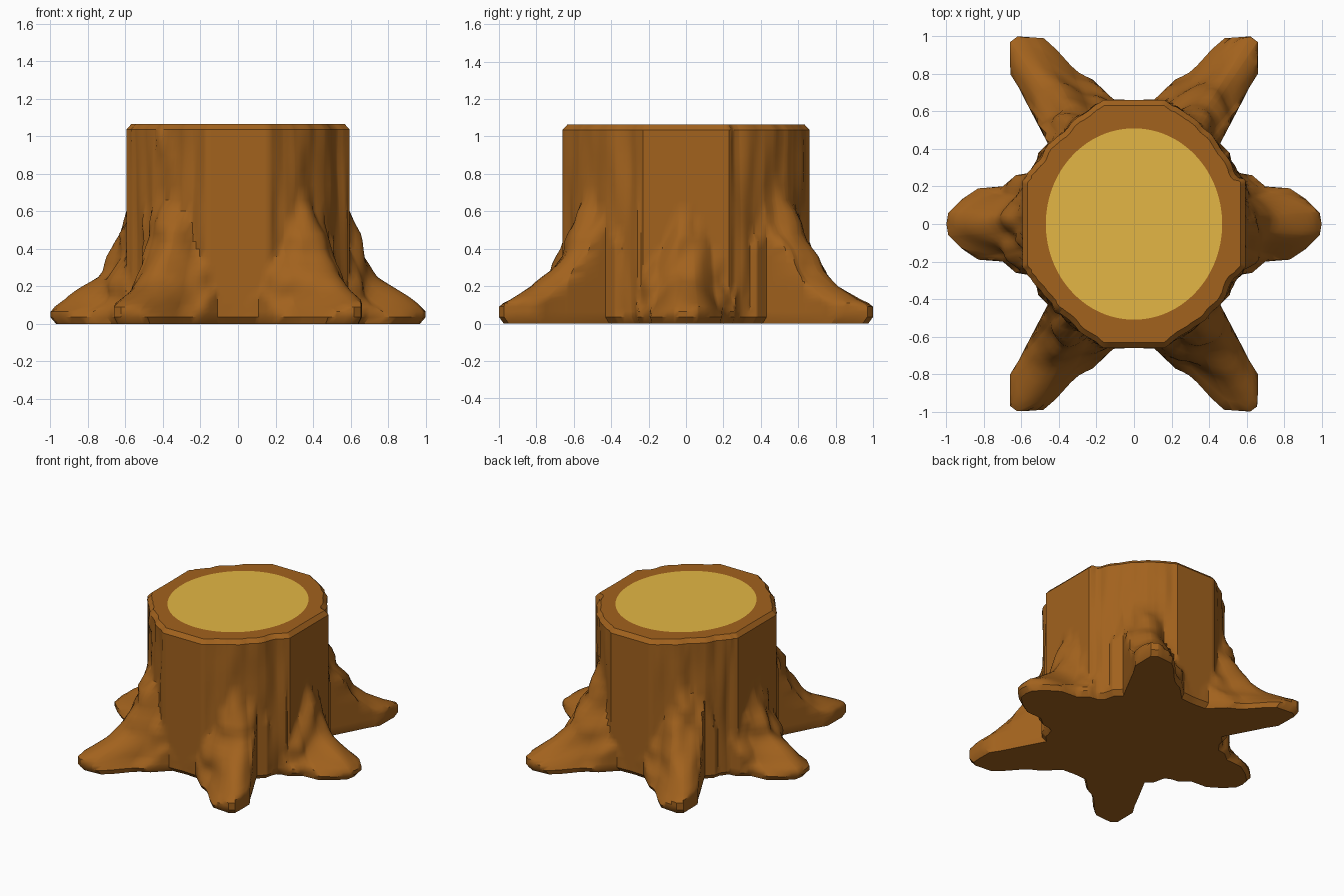
import bpy, bmesh, math
from mathutils import Vector, noise

if "Cube" in bpy.data.objects:
    bpy.data.objects.remove(bpy.data.objects["Cube"])

# Quarter outlines (x, y), running from the +x axis to the +y axis
TRUNK = [(.595, 0), (.595, .23), (.54, .29), (.49, .375), (.455, .42), (.38, .50),
         (.30, .575), (.24, .605), (.165, .66), (0, .66)]
FOOT = [(1, 0), (.99, .06), (.92, .13), (.83, .19), (.70, .20), (.63, .26), (.57, .27),
        (.53, .29), (.51, .38), (.46, .43), (.57, .64), (.61, .72), (.66, .80), (.66, .97),
        (.62, 1), (.48, .99), (.43, .97), (.11, .665), (0, .66)]
# Root ridges (height, reach) for side roots and diagonal roots
SIDE = [(0, 1.05), (.06, 1.01), (.10, .98), (.13, .93), (.20, .82), (.25, .74), (.30, .70),
        (.45, .65), (.56, .61), (.68, .5)]
DIAG = [(0, 1.28), (.10, 1.18), (.13, 1.10), (.20, .96), (.30, .84), (.42, .765),
        (.55, .71), (.75, .6)]
AXIS = math.radians(56.5)
TOP = 1.065


def material(name, rgb):
    m = bpy.data.materials.new(name)
    m.diffuse_color = (*rgb, 1)
    m.use_nodes = True
    m.node_tree.nodes["Principled BSDF"].inputs["Base Color"].default_value = m.diffuse_color
    return m


def polar(outline, a):
    """Distance from the centre to a quarter outline along angle a."""
    d = (math.cos(a), math.sin(a))
    for (x1, y1), (x2, y2) in zip(outline, outline[1:]):
        c1 = d[0] * y1 - d[1] * x1
        c2 = d[0] * y2 - d[1] * x2
        if c1 <= 1e-9 and c2 >= -1e-9:
            t = c1 / (c1 - c2) if abs(c1 - c2) > 1e-12 else 0
            return math.hypot(x1 + (x2 - x1) * t, y1 + (y2 - y1) * t)
    return math.hypot(*outline[-1])


def lookup(table, z):
    for (z1, r1), (z2, r2) in zip(table, table[1:]):
        if z <= z2:
            return r1 + (r2 - r1) * (z - z1) / (z2 - z1)
    return table[-1][1]


def radius(a, z):
    """Stump surface: trunk outline joined with the sloping roots."""
    q = math.atan2(abs(math.sin(a)), abs(math.cos(a)))
    t, f = polar(TRUNK, q), polar(FOOT, q)
    p = Vector((math.cos(a) * 6, math.sin(a) * 6, z * 7))
    n = noise.noise(p)
    # rough bark only between the flat front, back and side faces
    if math.radians(24) < q < math.radians(72):
        t += .022 * noise.noise(Vector((p.x * 1.2, p.y * 1.2, z * 2.5)))
    side = q < math.radians(35)
    v = min(f, .95) * math.sin(q if side else q - AXIS)
    drop = 4 if side else 5.5
    reach = lookup(SIDE if side else DIAG, z + drop * v * v)
    if z > .08:
        reach += .05 * n
    return max(t, min(f, reach))


# Angles: even steps plus every outline corner
quarter = {round(math.radians(i * 2), 4) for i in range(46)}
quarter |= {round(math.atan2(y, x), 4) for x, y in TRUNK + FOOT}
angles = sorted({round(b % (2 * math.pi), 3) for q in quarter
                 for b in (q, math.pi - q, math.pi + q, 2 * math.pi - q)})
angles = [a for i, a in enumerate(angles) if a - angles[i - 1] > .004 or i == 0]
if 2 * math.pi - angles[-1] < .004:
    angles.pop()


def ring(bm, z, inset=0):
    zz = min(max(z, .035), TOP - .03)
    return [bm.verts.new(((radius(a, zz) - inset) * math.cos(a),
                          (radius(a, zz) - inset) * math.sin(a), z)) for a in angles]


def cut_ring(bm, z):
    out = []
    for a in angles:
        r = 1 / math.hypot(math.cos(a) / .47, math.sin(a) / .51)
        out.append(bm.verts.new((r * math.cos(a), r * math.sin(a), z)))
    return out


def bridge(bm, lo, hi):
    n = len(lo)
    for i in range(n):
        j = (i + 1) % n
        bm.faces.new((lo[i], lo[j], hi[j], hi[i]))


def finish(bm, name, mat):
    bmesh.ops.recalc_face_normals(bm, faces=bm.faces)
    me = bpy.data.meshes.new(name)
    bm.to_mesh(me)
    bm.free()
    ob = bpy.data.objects.new(name, me)
    bpy.context.collection.objects.link(ob)
    me.materials.append(mat)
    bpy.ops.object.select_all(action='DESELECT')
    ob.select_set(True)
    bpy.context.view_layer.objects.active = ob
    bpy.ops.object.shade_smooth_by_angle(angle=math.radians(36))
    return ob


bark = material("brown bark", (.36, .122, .0125))
wood = material("pale cut wood", (.77, .47, .058))

# Trunk with roots, bevelled at foot and rim, open where the cut wood sits
bm = bmesh.new()
heights = [.035, .065, .09, .11, .13, .15, .175, .20, .225, .25, .28, .32, .36, .40, .44,
           .48, .54, .60, .66, .74, .82, .90, .97, TOP - .03]
rings = [ring(bm, 0, .03)] + [ring(bm, z) for z in heights]
rings += [ring(bm, TOP, .028), cut_ring(bm, TOP)]
for lo, hi in zip(rings, rings[1:]):
    bridge(bm, lo, hi)
centre = bm.verts.new((0, 0, 0))
for i, v in enumerate(rings[0]):
    bm.faces.new((centre, rings[0][(i + 1) % len(angles)], v))
finish(bm, "trunk_and_roots", bark)

# Cut wood disc, flush with the rim
bm = bmesh.new()
low, high = cut_ring(bm, TOP - .005), cut_ring(bm, TOP)
bridge(bm, low, high)
bm.faces.new(high)
bm.faces.new(low[::-1])
finish(bm, "cut_wood_top", wood)
